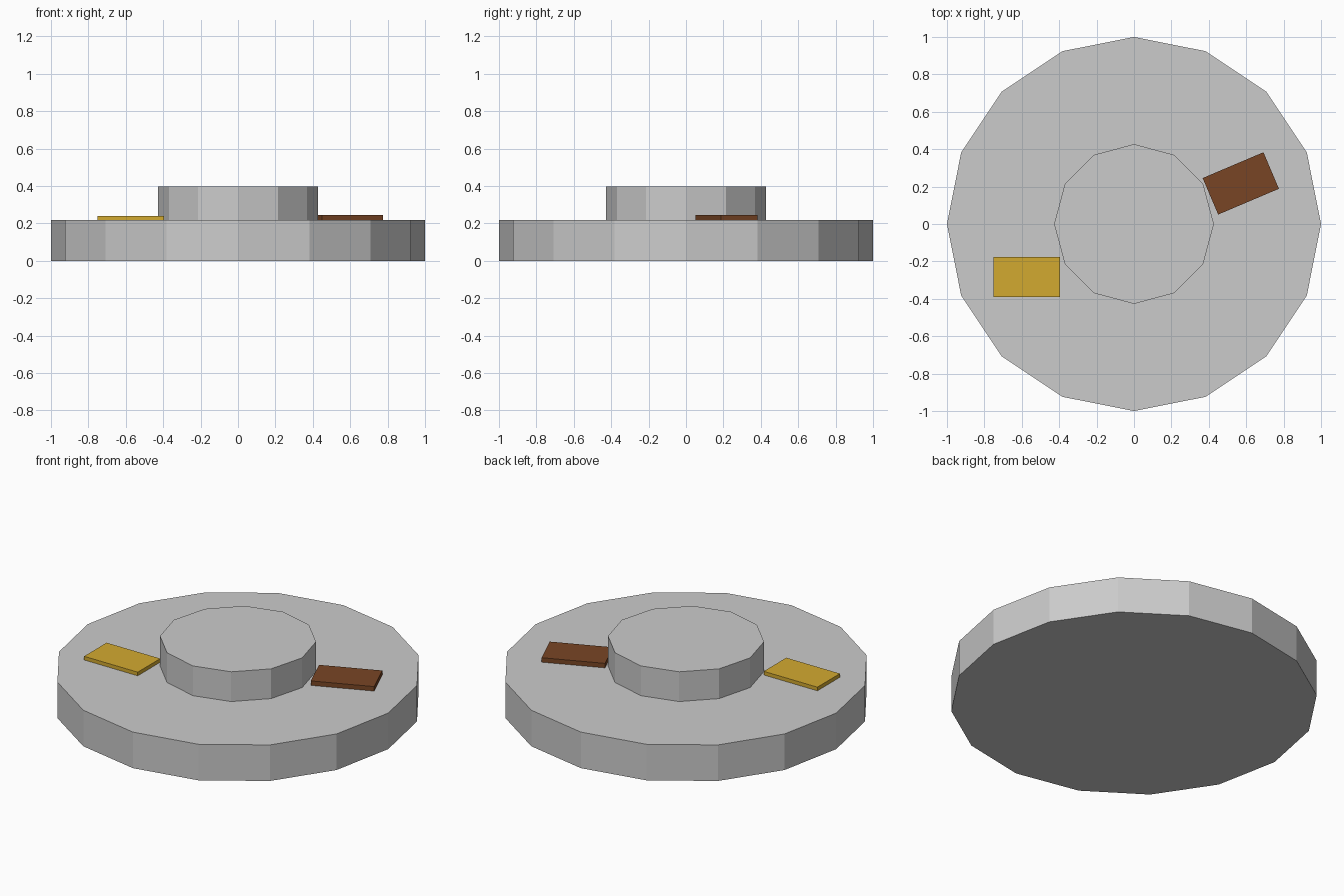
import bpy
from math import radians

if "Cube" in bpy.data.objects:
    bpy.data.objects.remove(bpy.data.objects["Cube"])


def disc(name, sides, radius, z0, z1):
    bpy.ops.mesh.primitive_cylinder_add(vertices=sides, radius=radius, depth=z1 - z0,
                                        location=(0, 0, (z0 + z1) / 2))
    bpy.context.object.name = name


def plate(name, centre, size, z0, z1, angle, colour):
    bpy.ops.mesh.primitive_cube_add(size=1, location=(*centre, (z0 + z1) / 2),
                                    rotation=(0, 0, radians(angle)))
    ob = bpy.context.object
    ob.name = name
    ob.scale = (*size, z1 - z0)
    bpy.ops.object.transform_apply(location=False, rotation=True, scale=True)
    mat = bpy.data.materials.new(name + "_colour")
    mat.diffuse_color = colour
    mat.use_nodes = True
    mat.node_tree.nodes["Principled BSDF"].inputs["Base Color"].default_value = mat.diffuse_color
    ob.data.materials.append(mat)


TOP = 0.217

# Stepped round plinth
disc("base", 16, 1.0, 0, TOP)
disc("hub", 12, 0.427, TOP, 0.396)

# Flat plates lying on the base
plate("brown_plate", (0.571, 0.217), (0.353, 0.212), TOP, 0.244, 23, (0.19, 0.06, 0.018, 1))
plate("gold_plate", (-0.573, -0.283), (0.357, 0.214), TOP, 0.239, 0, (0.65, 0.40, 0.03, 1))
